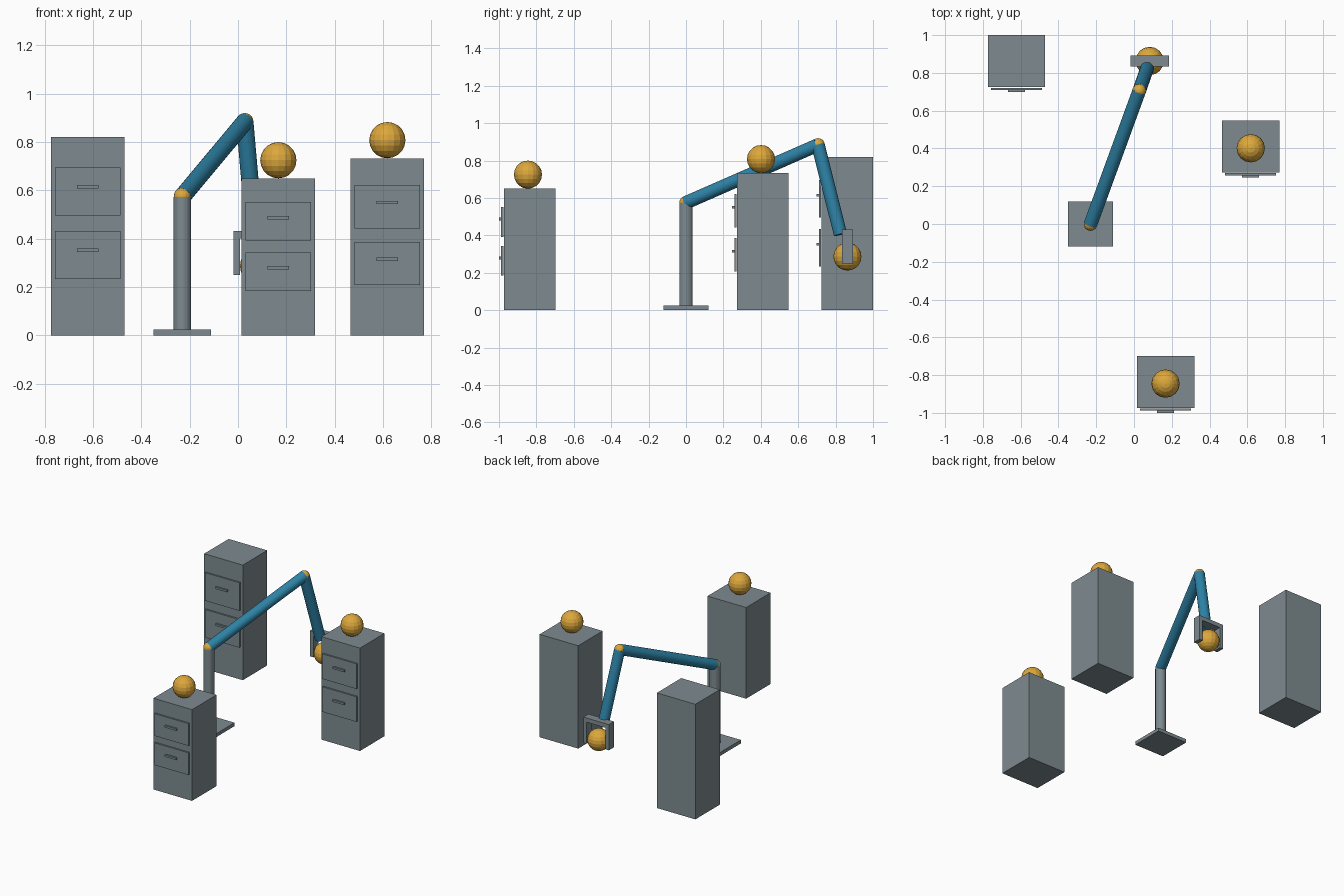
import bpy
from mathutils import Vector

if "Cube" in bpy.data.objects:
    bpy.data.objects.remove(bpy.data.objects["Cube"])


def material(name, rgb):
    m = bpy.data.materials.new(name)
    m.diffuse_color = (*rgb, 1)
    m.use_nodes = True
    m.node_tree.nodes["Principled BSDF"].inputs["Base Color"].default_value = m.diffuse_color
    return m


GREY = material("steel grey", (0.21, 0.26, 0.28))
BLUE = material("arm blue", (0.027, 0.225, 0.38))
AMBER = material("amber", (0.72, 0.39, 0.045))


def finish(name, mat):
    ob = bpy.context.object
    ob.name = name
    ob.data.materials.append(mat)
    return ob


def box(name, x, y, z, mat=GREY):
    """Box from (min, max) ranges on each axis."""
    r = (x, y, z)
    bpy.ops.mesh.primitive_cube_add(size=1, location=[(a + b) / 2 for a, b in r])
    ob = finish(name, mat)
    ob.scale = [b - a for a, b in r]
    bpy.ops.object.transform_apply(location=False, rotation=False)
    return ob


def ball(name, centre, radius):
    bpy.ops.mesh.primitive_uv_sphere_add(segments=16, ring_count=10,
                                         radius=radius, location=centre)
    return finish(name, AMBER)


def rod(name, a, b, radius, mat):
    a, b = Vector(a), Vector(b)
    bpy.ops.mesh.primitive_cylinder_add(vertices=24, radius=radius,
                                        depth=(b - a).length, location=(a + b) / 2)
    ob = finish(name, mat)
    ob.rotation_euler = (b - a).to_track_quat('Z', 'Y').to_euler()
    return ob


def cabinet(tag, x, front, height, with_ball):
    box(tag + "_cabinet", (x - 0.152, x + 0.152), (front, front + 0.275), (0, height))
    # two drawer fronts, each with a pull handle
    for level, f in (("lower", 0.406), ("upper", 0.726)):
        z, h = f * height, 0.122 * height
        box(f"{tag}_{level}_drawer", (x - 0.135, x + 0.135),
            (front - 0.015, front - 0.004), (z - h, z + h))
        zh = z + 0.024 * height
        box(f"{tag}_{level}_handle", (x - 0.045, x + 0.045),
            (front - 0.027, front - 0.015), (zh - 0.007, zh + 0.007))
    if with_ball:
        ball(tag + "_ball", (x, front + 0.128, height + 0.075), 0.075)


# cabinets
cabinet("back_left", -0.622, 0.725, 0.82, False)
cabinet("front", 0.167, -0.973, 0.65, True)
cabinet("right", 0.618, 0.273, 0.733, True)

# robot arm stand
SHOULDER, ELBOW, WRIST = (-0.23, 0, 0.575), (0.028, 0.706, 0.884), (0.07, 0.826, 0.405)
R = 0.036
box("base_plate", (-0.349, -0.111), (-0.119, 0.119), (0, 0.025))
rod("column", (-0.23, 0, 0.02), (-0.23, 0, 0.572), R, GREY)

# arm links and joints
ball("shoulder_joint", SHOULDER, R)
rod("upper_arm", SHOULDER, ELBOW, R, BLUE)
ball("elbow_joint", ELBOW, R)
rod("forearm", ELBOW, WRIST, R, BLUE)

# gripper holding a ball
GX, GY = 0.083, (0.835, 0.893)
box("gripper_palm", (GX - 0.101, GX + 0.101), GY, (0.402, 0.432))
for side, s in (("left", -1), ("right", 1)):
    xs = sorted((GX + s * 0.101, GX + s * 0.074))
    box(side + "_gripper_finger", xs, GY, (0.249, 0.404))
ball("held_ball", (GX, 0.863, 0.287), 0.075)
